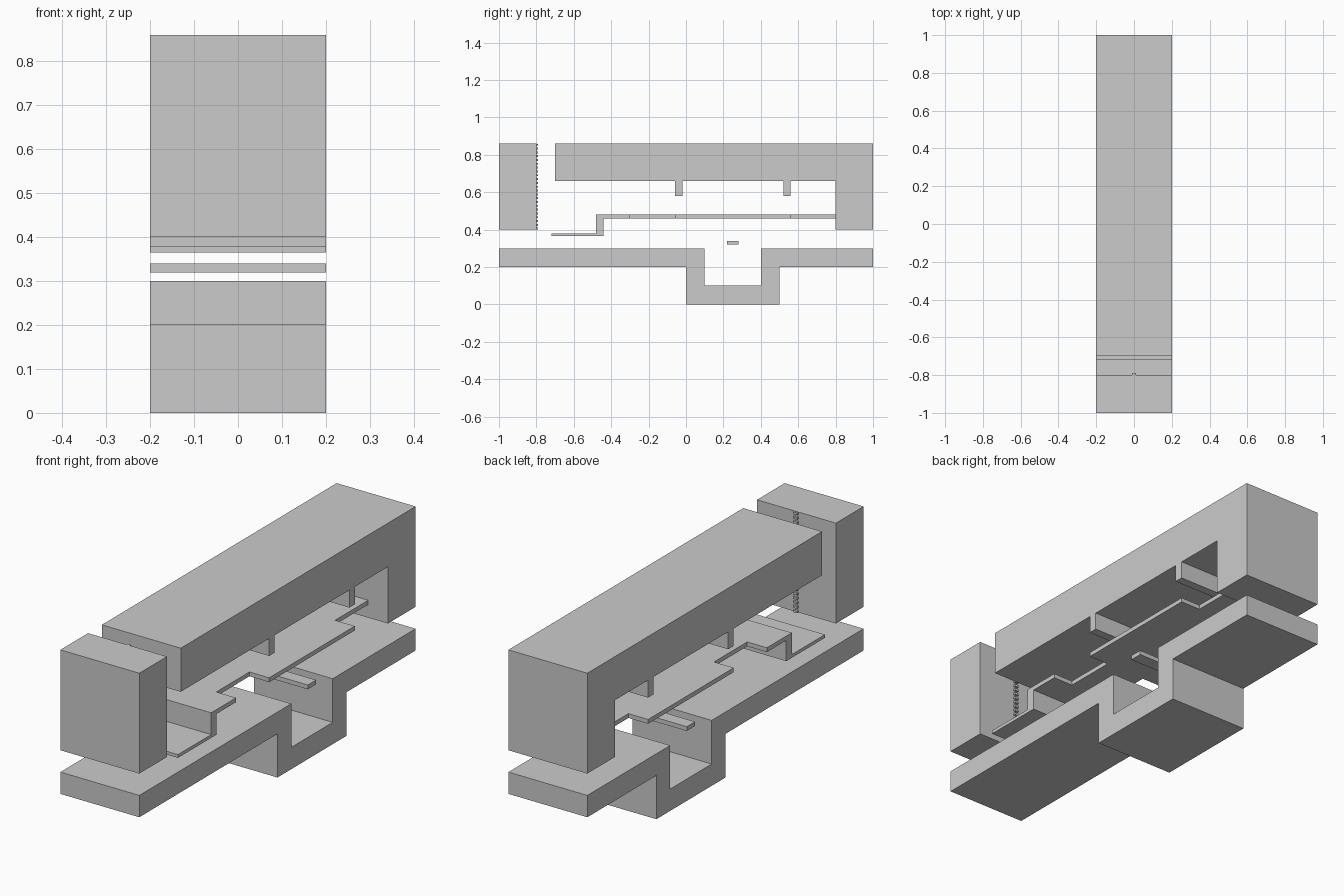
import bpy, bmesh

if "Cube" in bpy.data.objects:
    bpy.data.objects.remove(bpy.data.objects["Cube"])

W = 0.2  # half width of the assembly


def prism(name, pts, vec, to3d):
    """Extrude a closed 2D profile along vec."""
    bm = bmesh.new()
    face = bm.faces.new([bm.verts.new(to3d(a, b)) for a, b in pts])
    ext = bmesh.ops.extrude_face_region(bm, geom=[face])
    verts = [v for v in ext["geom"] if isinstance(v, bmesh.types.BMVert)]
    bmesh.ops.translate(bm, verts=verts, vec=vec)
    bmesh.ops.recalc_face_normals(bm, faces=bm.faces[:])
    me = bpy.data.meshes.new(name)
    bm.to_mesh(me)
    bm.free()
    ob = bpy.data.objects.new(name, me)
    bpy.context.collection.objects.link(ob)
    return ob


def side_profile(name, pts, half=W):
    return prism(name, pts, (2 * half, 0, 0), lambda y, z: (-half, y, z))


def bar(name, y0, y1, z0, z1, half=W):
    return side_profile(name, [(y0, z0), (y1, z0), (y1, z1), (y0, z1)], half)


# Base slab with a U-shaped trough
side_profile("base_channel", [
    (-1, 0.2), (0, 0.2), (0, 0), (0.5, 0), (0.5, 0.2), (1, 0.2),
    (1, 0.3), (0.4, 0.3), (0.4, 0.1), (0.1, 0.1), (0.1, 0.3), (-1, 0.3)])

# Upper beam with rear leg and two ribs underneath
side_profile("upper_beam", [
    (-0.7, 0.86), (-0.7, 0.66), (-0.06, 0.66), (-0.06, 0.58),
    (-0.02, 0.58), (-0.02, 0.66), (0.52, 0.66), (0.52, 0.58),
    (0.56, 0.58), (0.56, 0.66), (0.8, 0.66), (0.8, 0.4), (1, 0.4), (1, 0.86)])

# Separate front block
bar("front_block", -1, -0.8, 0.4, 0.86)

# Thin plate with narrow necks, mirrored outline seen from above
edge = [(W, -0.44), (W, -0.3), (0.1, -0.3), (0.1, -0.06), (W, -0.06),
        (W, 0.56), (0.1, 0.56), (0.1, 0.8)]
outline = edge + [(-x, y) for x, y in reversed(edge)]
prism("necked_plate", outline, (0, 0, 0.02), lambda x, y: (x, y, 0.46))

# Step at the plate's front end
side_profile("plate_step", [
    (-0.72, 0.365), (-0.44, 0.365), (-0.44, 0.48), (-0.48, 0.48),
    (-0.48, 0.38), (-0.72, 0.38)])

# Floating contact strip over the trough
bar("contact_strip", 0.22, 0.28, 0.32, 0.34)

# Fine toothed strip down the back of the front block
teeth = bar("toothed_strip", -0.8, -0.79, 0.4, 0.41, 0.01)
arr = teeth.modifiers.new("teeth", 'ARRAY')
arr.count = 23
arr.use_relative_offset = False
arr.use_constant_offset = True
arr.constant_offset_displace = (0, 0, 0.0204)
